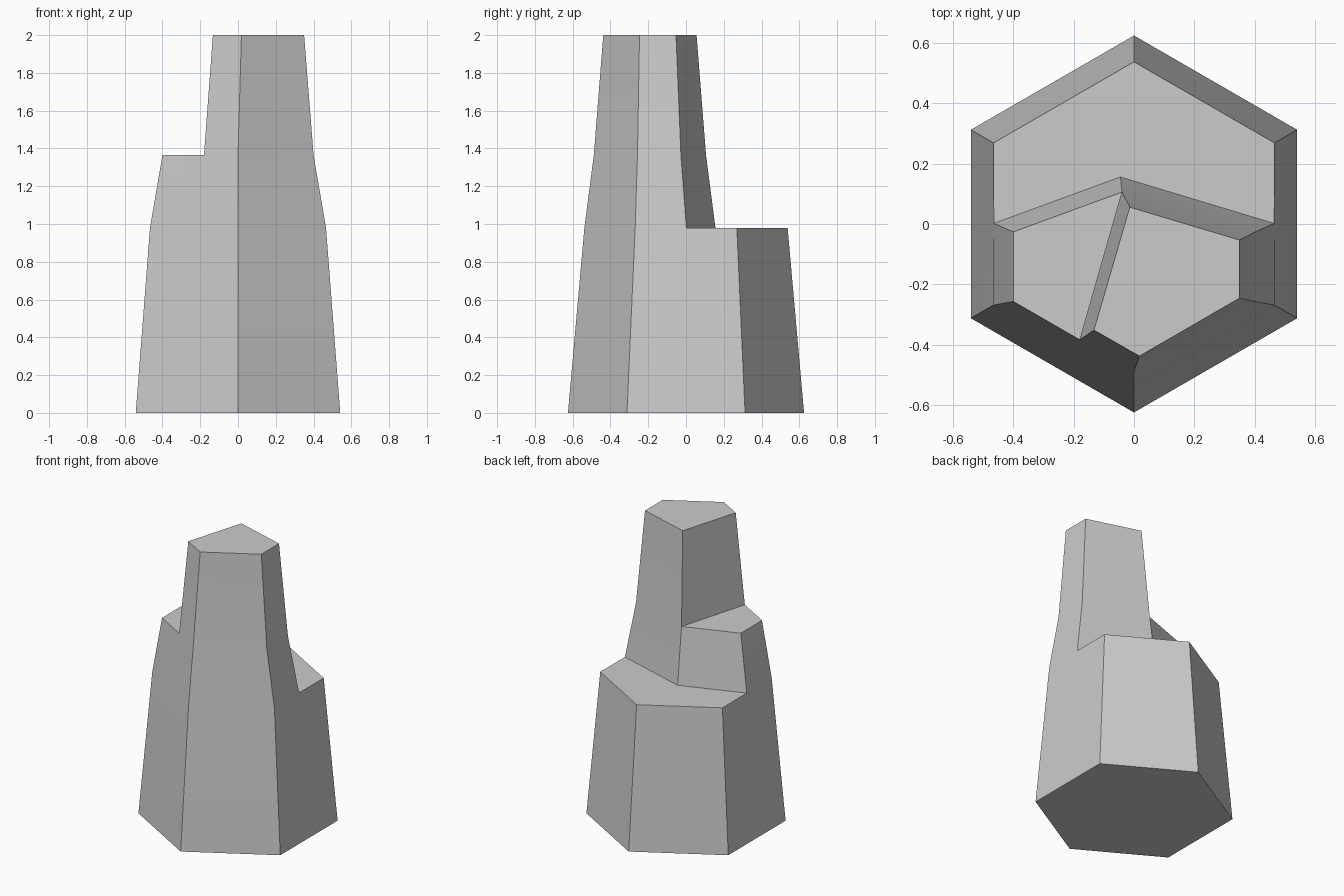
import bpy, bmesh, math

if "Cube" in bpy.data.objects:
    bpy.data.objects.remove(bpy.data.objects["Cube"])

bm = bmesh.new()


def ring(points, z):
    return [bm.verts.new((x, y, z)) for x, y in points]


def hexagon(r):
    return [(r * math.cos(math.radians(30 + 60 * k)),
             r * math.sin(math.radians(30 + 60 * k))) for k in range(6)]


def walls(lower, upper, extra=None):
    # one wall per side; extra maps a side to a vertex splitting its top edge
    n = len(lower)
    for i in range(n):
        j = (i + 1) % n
        mid = [extra[i]] if extra and i in extra else []
        bm.faces.new([lower[i], lower[j], upper[j]] + mid + [upper[i]])


# Hexagonal base tier, with the back step cut across it
base = ring(hexagon(0.625), 0)
low = ring(hexagon(0.538), 0.98)
right, corner, left = ring([(0.465, 0.002), (-0.045, 0.156), (-0.465, 0.002)], 0.98)
bm.faces.new(base[::-1])
walls(base, low, {2: left, 5: right})
bm.faces.new([right, low[0], low[1], low[2], left, corner])

# Middle tier, with the left step
mid = ring([(0.40, -0.027), (-0.04, 0.106), (-0.40, -0.026),
            (-0.40, -0.257), (0, -0.488), (0.40, -0.257)], 1.365)
notch = ring([(-0.18, -0.384)], 1.365)[0]
walls([right, corner, left] + low[3:], mid, {3: notch})
bm.faces.new([mid[1], mid[2], mid[3], notch])

# Tall five-sided column
top = ring([(0.35, -0.053), (-0.014, 0.056), (-0.133, -0.352),
            (0.018, -0.438), (0.35, -0.246)], 2.0)
walls([mid[0], mid[1], notch, mid[4], mid[5]], top)
bm.faces.new(top)

bmesh.ops.recalc_face_normals(bm, faces=bm.faces)
mesh = bpy.data.meshes.new("stepped_stone_pillar")
bm.to_mesh(mesh)
bm.free()
pillar = bpy.data.objects.new("stepped_stone_pillar", mesh)
bpy.context.collection.objects.link(pillar)

# Soft bends along the walls, sharp corners elsewhere
bpy.context.view_layer.objects.active = pillar
pillar.select_set(True)
bpy.ops.object.shade_smooth_by_angle(angle=math.radians(30))
